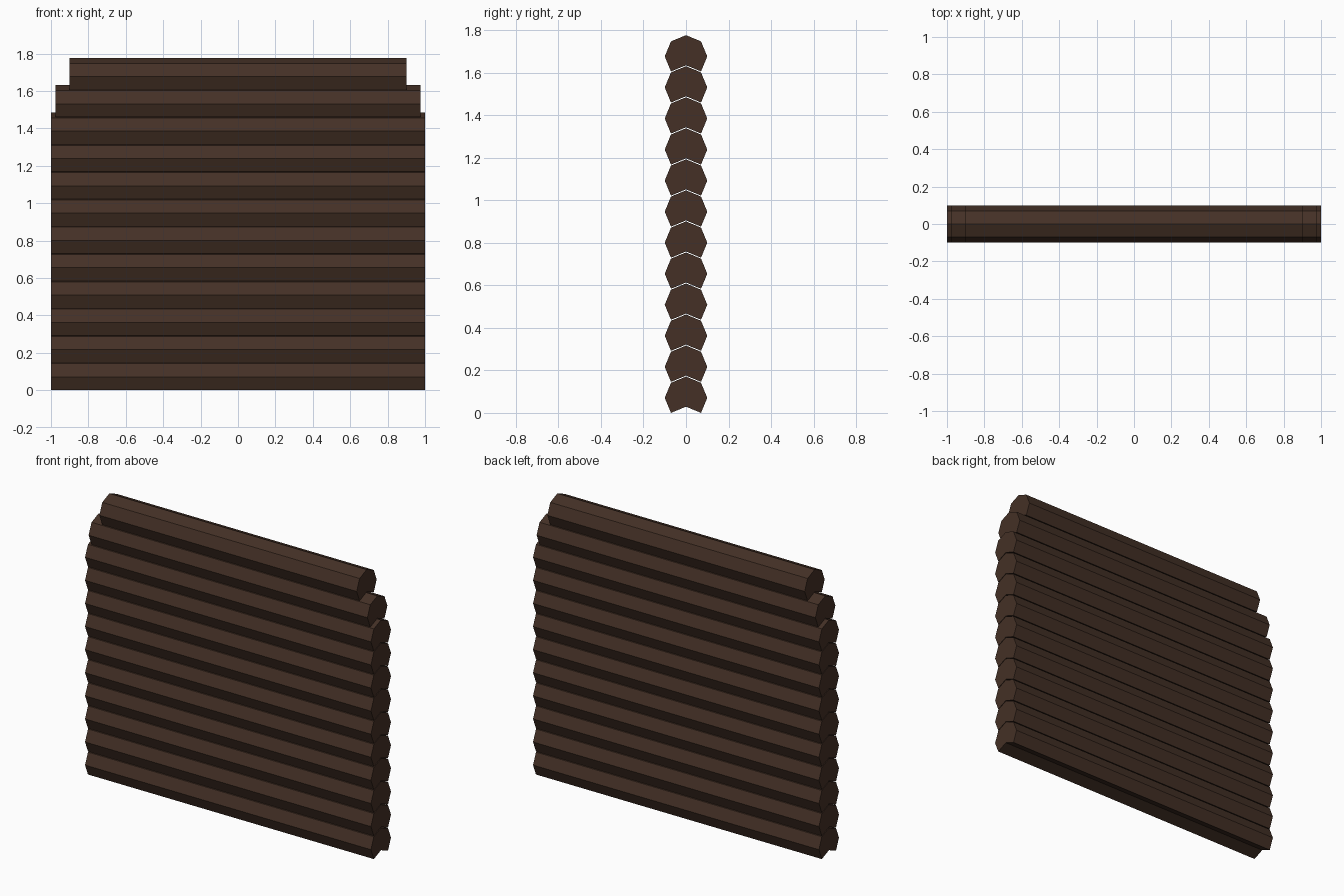
import bpy, bmesh, math

if "Cube" in bpy.data.objects:
    bpy.data.objects.remove(bpy.data.objects["Cube"])

# single dark timber colour
wood = bpy.data.materials.new("dark_brown_wood")
wood.diffuse_color = (0.058, 0.030, 0.019, 1.0)
wood.use_nodes = True
wood.node_tree.nodes["Principled BSDF"].inputs["Base Color"].default_value = wood.diffuse_color

R = 0.1                         # log radius
C = R * math.sin(math.pi / 4)   # centre height of the lowest log
STEP = 0.146                    # height between logs
COUNT = 12


def log_profile():
    """Octagon whose bottom corner is folded up into a saddle notch."""
    pts = []
    for k in range(8):
        a = k * math.pi / 4
        y, z = R * math.cos(a), R * math.sin(a)
        if k == 6:
            z = -2 * C + R      # notch fits over the log below
        pts.append((y, z + C))
    return pts


def add_log(index, half):
    """Extrude the profile along x to make one log."""
    bm = bmesh.new()
    dz = index * STEP
    face = bm.faces.new([bm.verts.new((-half, y, z + dz)) for y, z in log_profile()])
    ext = bmesh.ops.extrude_face_region(bm, geom=[face], use_keep_orig=True)
    moved = [v for v in ext["geom"] if isinstance(v, bmesh.types.BMVert)]
    bmesh.ops.translate(bm, verts=moved, vec=(2 * half, 0, 0))
    bmesh.ops.recalc_face_normals(bm, faces=bm.faces)
    # split the notched ends cleanly
    bmesh.ops.triangulate(bm, faces=[f for f in bm.faces if len(f.verts) > 4])
    mesh = bpy.data.meshes.new(f"log_{index + 1}")
    bm.to_mesh(mesh)
    bm.free()
    mesh.materials.append(wood)
    bpy.context.collection.objects.link(bpy.data.objects.new(mesh.name, mesh))


# wall of stacked logs, the top two shorter
short = {COUNT - 2: 0.975, COUNT - 1: 0.90}
for i in range(COUNT):
    add_log(i, short.get(i, 1.0))
